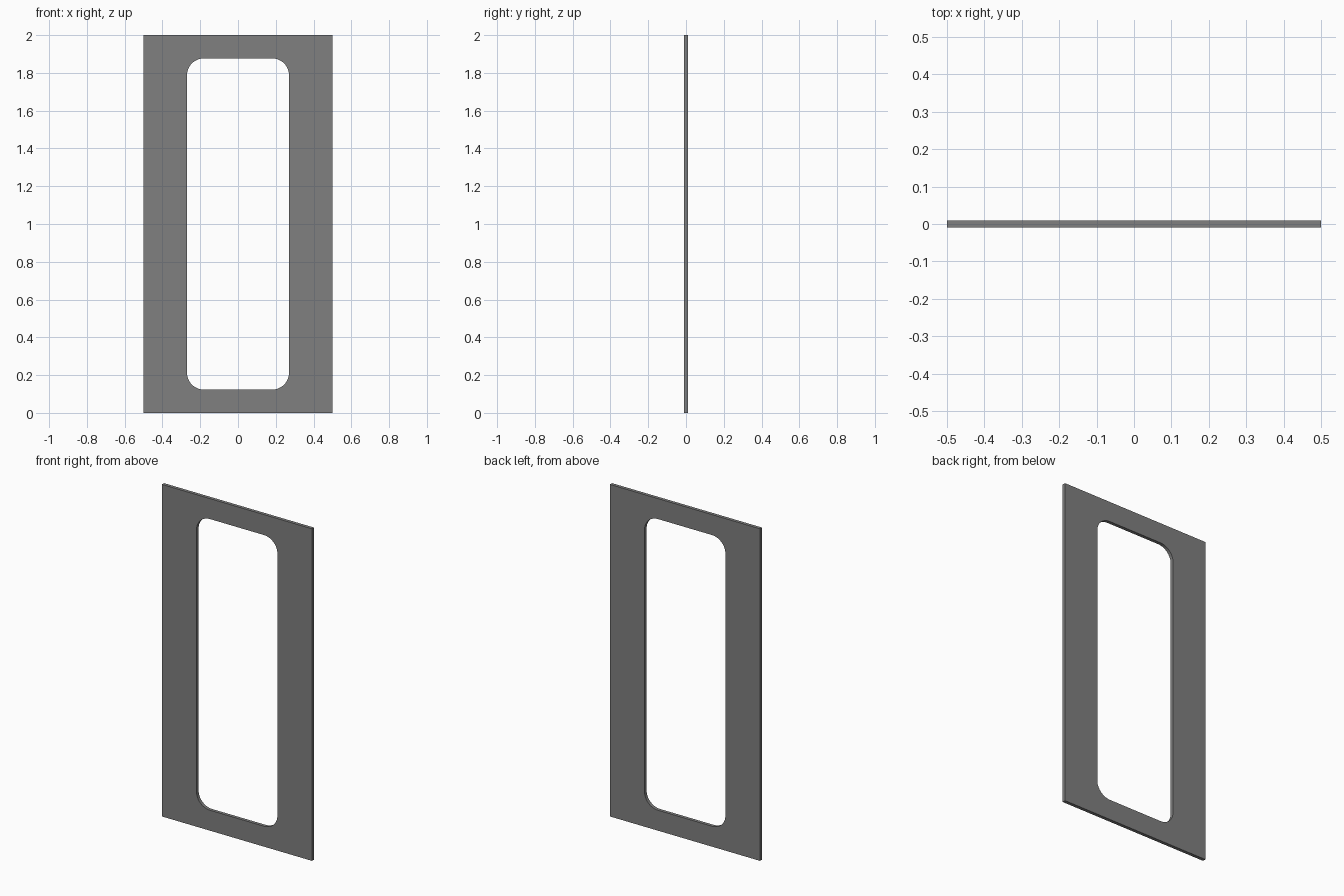
import bpy
import math

if "Cube" in bpy.data.objects:
    bpy.data.objects.remove(bpy.data.objects["Cube"])

W, H, T = 1.0, 2.0, 0.02                 # panel width, height, thickness
HOLE_X, HOLE_Z, R = 0.27, 0.877, 0.09    # opening half-sizes and corner radius


def rounded_rect(hx, hz, r, steps):
    pts = []
    for i, (sx, sz) in enumerate([(1, 1), (-1, 1), (-1, -1), (1, -1)]):
        for k in range(steps + 1):
            a = math.pi / 2 * (i + k / steps)
            pts.append((sx * (hx - r) + r * math.cos(a),
                        sz * (hz - r) + r * math.sin(a)))
    return pts


def add_loop(curve, pts):
    spline = curve.splines.new('POLY')
    spline.points.add(len(pts) - 1)
    for p, (x, y) in zip(spline.points, pts):
        p.co = (x, y, 0, 1)
    spline.use_cyclic_u = True


# Flat panel profile with rounded opening
curve = bpy.data.curves.new("frame_panel", 'CURVE')
curve.dimensions = '2D'
curve.fill_mode = 'BOTH'
curve.extrude = T / 2
add_loop(curve, [(W / 2, H / 2), (-W / 2, H / 2), (-W / 2, -H / 2), (W / 2, -H / 2)])
add_loop(curve, rounded_rect(HOLE_X, HOLE_Z, R, 12))

# Dark grey finish
dark_grey = bpy.data.materials.new("dark_grey")
dark_grey.diffuse_color = (0.214, 0.214, 0.214, 1)
dark_grey.use_nodes = True
dark_grey.node_tree.nodes["Principled BSDF"].inputs["Base Color"].default_value = dark_grey.diffuse_color
curve.materials.append(dark_grey)

# Stand it upright and turn it into a mesh
panel = bpy.data.objects.new("frame_panel", curve)
bpy.context.collection.objects.link(panel)
panel.rotation_euler = (math.pi / 2, 0, 0)
panel.location = (0, 0, H / 2)
bpy.context.view_layer.objects.active = panel
panel.select_set(True)
bpy.ops.object.convert(target='MESH')
bpy.ops.object.mode_set(mode='EDIT')
bpy.ops.mesh.select_all(action='SELECT')
bpy.ops.mesh.remove_doubles(threshold=0.0001)
bpy.ops.mesh.normals_make_consistent(inside=False)
bpy.ops.object.mode_set(mode='OBJECT')
bpy.ops.object.shade_smooth_by_angle(angle=math.radians(30))
